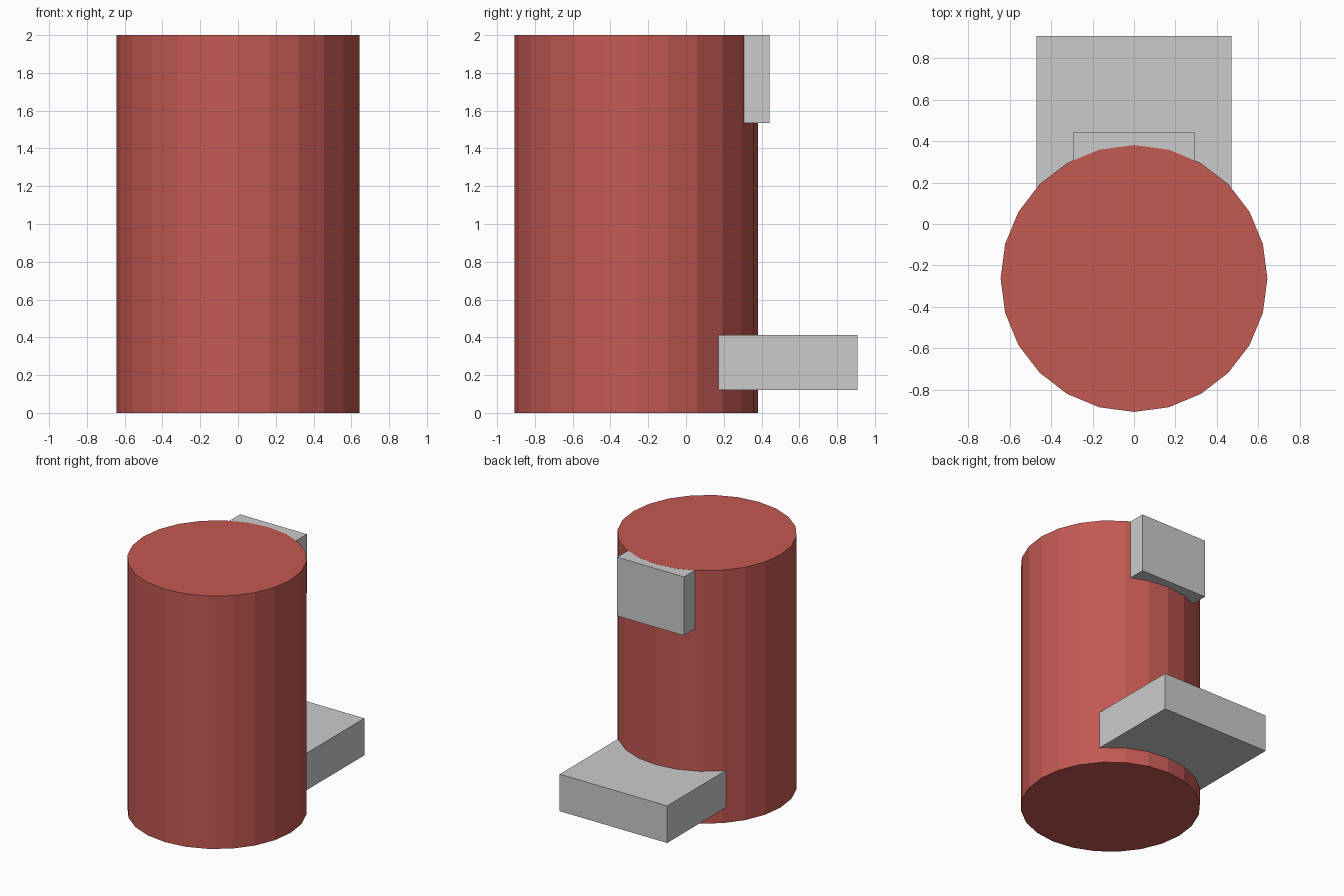
import bpy

if "Cube" in bpy.data.objects:
    bpy.data.objects.remove(bpy.data.objects["Cube"])

AXIS_Y = -0.263
RADIUS = 0.644


def box(name, half_width, y0, y1, z0, z1):
    """Box centred on x = 0, given by its y and z limits."""
    bpy.ops.mesh.primitive_cube_add(size=1, location=(0, (y0 + y1) / 2, (z0 + z1) / 2))
    ob = bpy.context.object
    ob.name = name
    ob.dimensions = (half_width * 2, y1 - y0, z1 - z0)
    bpy.context.view_layer.update()
    bpy.ops.object.transform_apply(location=False, rotation=False, scale=True)
    return ob


# Main 24-sided body, flat shaded
bpy.ops.mesh.primitive_cylinder_add(vertices=24, radius=RADIUS, depth=2, location=(0, AXIS_Y, 1))
body = bpy.context.object
body.name = "cylinder_body"
red = bpy.data.materials.new("red")
red.diffuse_color = (0.55, 0.1, 0.085, 1)
red.use_nodes = True
red.node_tree.nodes["Principled BSDF"].inputs["Base Color"].default_value = red.diffuse_color
body.data.materials.append(red)

# Grey blocks sunk into the back; the upper one sits a hair below the rim so the caps don't clash
box("upper_block", 0.292, -0.29, 0.443, 1.535, 1.9995)
box("lower_block", 0.47, -0.26, 0.907, 0.12, 0.413)
